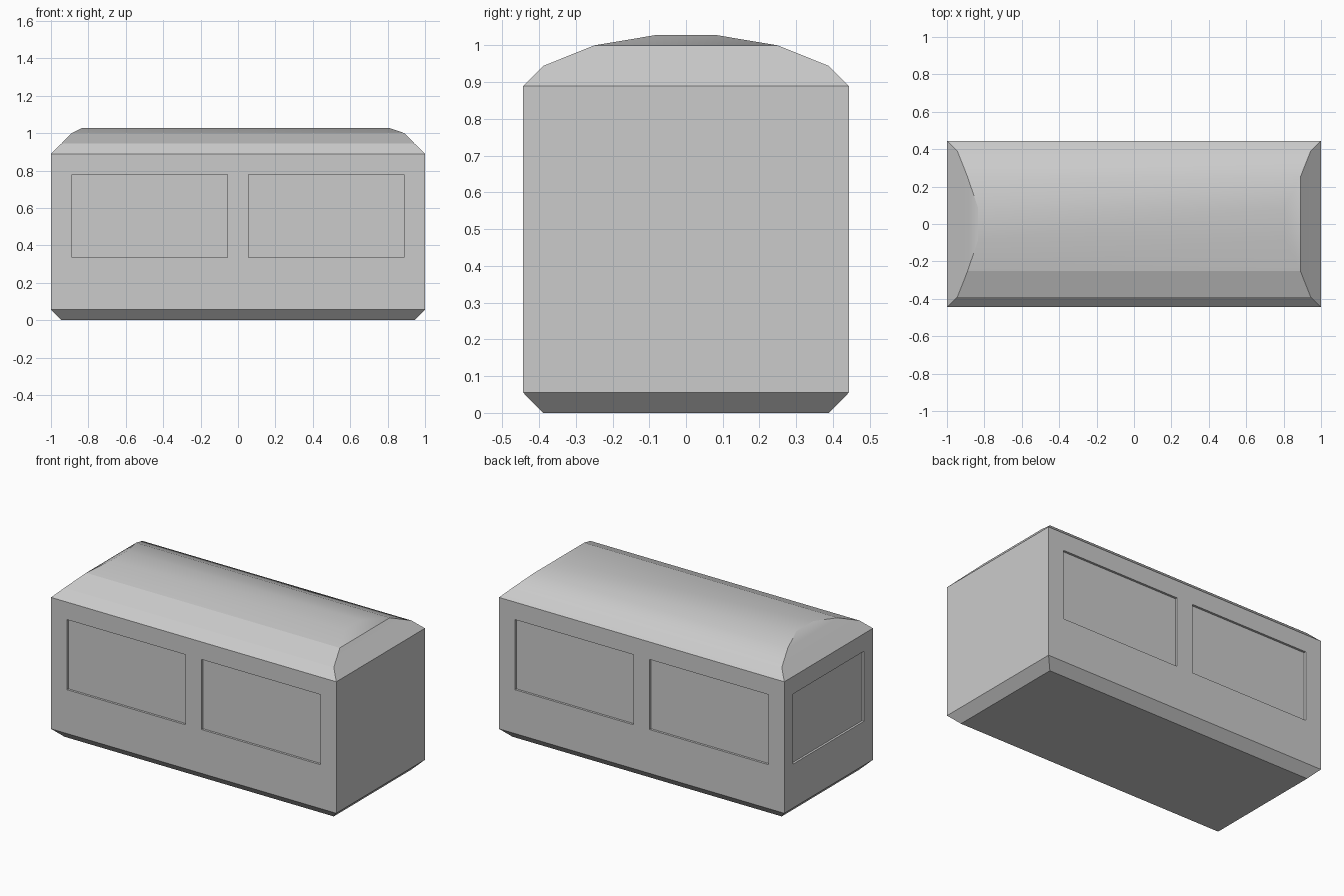
import bpy, bmesh, math

if "Cube" in bpy.data.objects:
    bpy.data.objects.remove(bpy.data.objects["Cube"])

# Rectangular rings from floor to roof: z, left x, right x, half width in y
RINGS = [
    (0.0, -0.944, 0.944, 0.389),
    (0.056, -1.0, 1.0, 0.444),
    (0.889, -1.0, 1.0, 0.444),
    (0.944, -0.944, 0.944, 0.389),
    (1.0, -0.889, 0.889, 0.25),
    (1.028, -0.833, 0.806, 0.083),
]
DEPTH = 0.014  # window recess


def make_body():
    bm = bmesh.new()
    rings = [[bm.verts.new(p) for p in ((l, -w, z), (r, -w, z), (r, w, z), (l, w, z))]
             for z, l, r, w in RINGS]
    for a, b in zip(rings, rings[1:]):
        for i in range(4):
            j = (i + 1) % 4
            bm.faces.new((a[i], a[j], b[j], b[i]))
    bm.faces.new(rings[0][::-1])
    bm.faces.new(rings[-1])
    # Front roof strips stay faceted
    for ring in rings[3:5]:
        bm.edges.get((ring[0], ring[1])).smooth = False
    mesh = bpy.data.meshes.new("carriage_body")
    bm.to_mesh(mesh)
    bm.free()
    obj = bpy.data.objects.new("carriage_body", mesh)
    bpy.context.collection.objects.link(obj)
    return obj


def cut_window(body, centre, size):
    bpy.ops.mesh.primitive_cube_add(size=1, location=centre)
    cutter = bpy.context.object
    cutter.name = "window_cutter"
    cutter.hide_render = True
    cutter.scale = size
    bpy.context.view_layer.update()
    mod = body.modifiers.new("window", 'BOOLEAN')
    mod.operation = 'DIFFERENCE'
    mod.solver = 'EXACT'
    mod.object = cutter
    bpy.context.view_layer.objects.active = body
    bpy.ops.object.modifier_apply(modifier=mod.name)
    bpy.data.objects.remove(cutter, do_unlink=True)


body = make_body()

# Two recessed windows on each long side
for side in (-1, 1):
    for x in (-0.472, 0.472):
        cut_window(body, (x, side * (0.444 - DEPTH + 0.1), 0.556), (0.833, 0.2, 0.444))

# One recessed window on the left end only
cut_window(body, (-1 + DEPTH - 0.1, 0, 0.556), (0.2, 0.71, 0.444))

# Smooth roof, sharp elsewhere
bpy.ops.object.select_all(action='DESELECT')
body.select_set(True)
bpy.context.view_layer.objects.active = body
bpy.ops.object.shade_smooth_by_angle(angle=math.radians(24), keep_sharp_edges=True)
